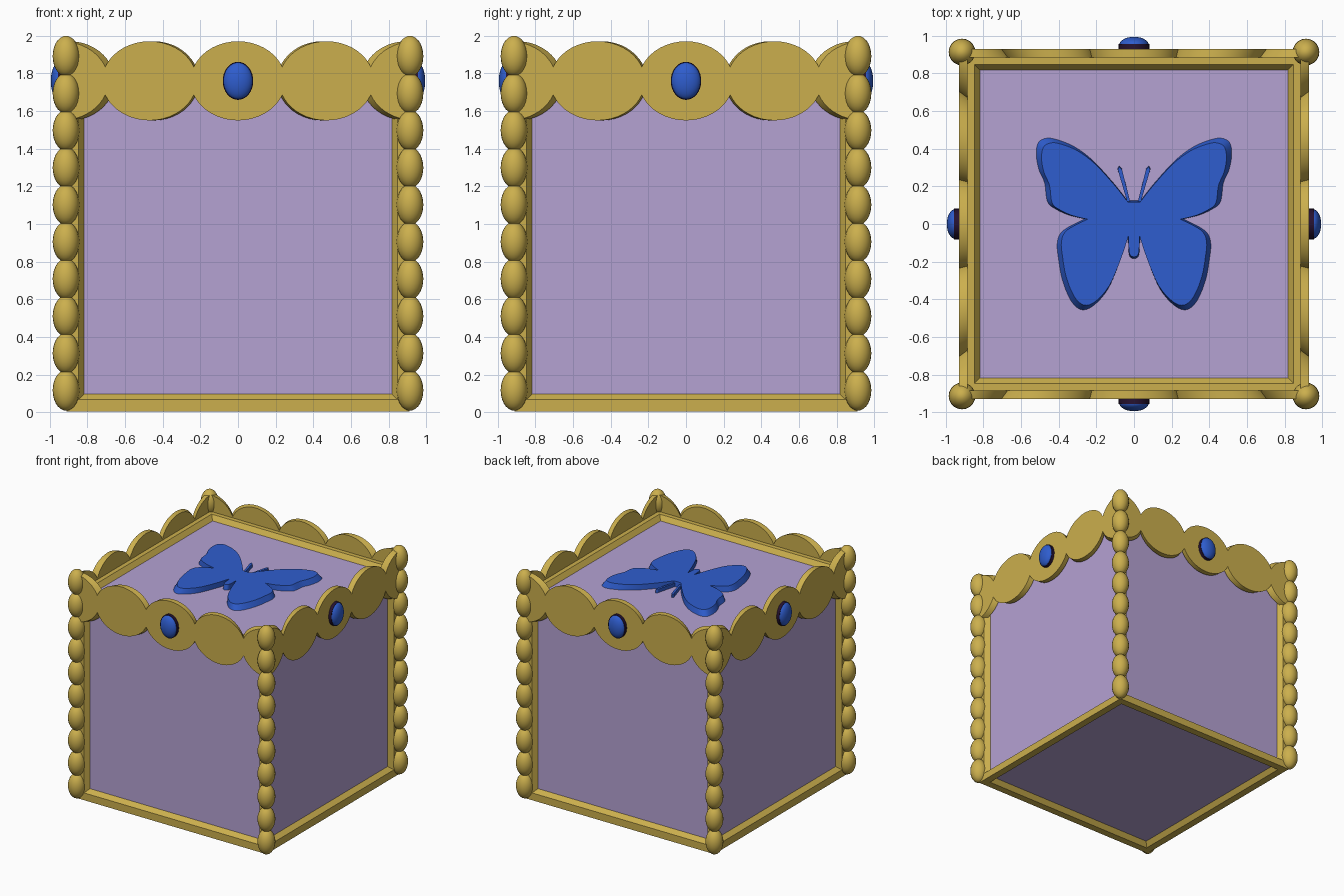
import bpy, bmesh, math
from mathutils import Vector, Matrix

if "Cube" in bpy.data.objects:
    bpy.data.objects.remove(bpy.data.objects["Cube"])


def material(name, rgb):
    m = bpy.data.materials.new(name)
    m.diffuse_color = (*rgb, 1)
    m.use_nodes = True
    m.node_tree.nodes["Principled BSDF"].inputs["Base Color"].default_value = m.diffuse_color
    return m


GOLD = material("gold", (0.60, 0.43, 0.075))
LILAC = material("lilac", (0.46, 0.36, 0.65))
BLUE = material("blue", (0.028, 0.11, 0.62))
DARK = material("dark", (0.02, 0.006, 0.03))


def finish(name, bm, *mats, smooth=None):
    bmesh.ops.recalc_face_normals(bm, faces=bm.faces[:])
    me = bpy.data.meshes.new(name)
    bm.to_mesh(me)
    bm.free()
    ob = bpy.data.objects.new(name, me)
    bpy.context.collection.objects.link(ob)
    for m in mats:
        me.materials.append(m)
    if smooth:
        bpy.context.view_layer.objects.active = ob
        ob.select_set(True)
        bpy.ops.object.shade_smooth_by_angle(angle=math.radians(smooth))
        ob.select_set(False)
    return ob


def quarter(k):
    return Matrix.Rotation(k * math.pi / 2, 4, 'Z')


# Box: gold frame with a chamfered, recessed lilac panel on all six faces
bm = bmesh.new()
bmesh.ops.create_cube(bm, size=1.82, matrix=Matrix.Translation((0, 0, 0.915)))
panels = bm.faces[:]
bmesh.ops.inset_individual(bm, faces=panels, thickness=0.09)
bmesh.ops.inset_individual(bm, faces=panels, thickness=0.042, depth=-0.04)
for f in panels:
    f.material_index = 1
finish("box", bm, GOLD, LILAC)

# Corner columns of stacked egg-shaped beads
bm = bmesh.new()
for sx in (-1, 1):
    for sy in (-1, 1):
        for i in range(10):
            loc = Matrix.Translation((0.913 * sx, 0.913 * sy, 0.117 + i * 0.1971))
            bmesh.ops.create_uvsphere(bm, u_segments=20, v_segments=14, radius=1,
                                      matrix=loc @ Matrix.Diagonal((0.071, 0.071, 0.108, 1)))
finish("corner_beads", bm, GOLD, smooth=60)

# Scalloped band: chain of overlapping ellipses on each side, mitred at the corners
OUT, INN, PITCH, RX, RZ, MID = 0.93, 0.885, 0.47, 0.251, 0.21, 1.76
xs = [-OUT] + [PITCH * (c + 0.5 * math.sin(math.pi / 2 * t / 10))
               for c in range(-2, 3) for t in range(-10, 11)
               if abs(PITCH * (c + 0.5 * math.sin(math.pi / 2 * t / 10))) < OUT] + [OUT]
bm = bmesh.new()
for k in range(4):
    rows = []
    for x in xs:
        u = (x - PITCH * round(x / PITCH)) / RX
        h = RZ * math.sqrt(max(0, 1 - u * u))
        rows.append([bm.verts.new(quarter(k) @ Vector((x * d / OUT, -d, MID + s * h)))
                     for d, s in ((OUT, -1), (OUT, 1), (INN, 1), (INN, -1))])
    for a, b in zip(rows, rows[1:]):
        for i in range(4):
            j = (i + 1) % 4
            bm.faces.new((a[i], b[i], b[j], a[j]))
bmesh.ops.remove_doubles(bm, verts=bm.verts[:], dist=0.0005)
finish("scalloped_band", bm, GOLD, smooth=30)

# Oval gems in dark settings, one in the middle of each side
gems, settings = bmesh.new(), bmesh.new()
for k in range(4):
    side = quarter(k)
    bmesh.ops.create_uvsphere(
        gems, u_segments=32, v_segments=16, radius=1,
        matrix=side @ Matrix.Translation((0, -0.95, MID)) @ Matrix.Diagonal((0.078, 0.044, 0.098, 1)))
    bmesh.ops.create_cone(
        settings, cap_ends=True, segments=32, radius1=1, radius2=1, depth=1,
        matrix=side @ Matrix.Translation((0, -0.935, MID)) @ Matrix.Diagonal((0.081, 0.042, 0.101, 1))
        @ Matrix.Rotation(math.pi / 2, 4, 'X'))
finish("gems", gems, BLUE, smooth=60)
finish("gem_settings", settings, DARK, smooth=40)


# Butterfly on the lid: smooth outline pieces joined at sharp notches
def spline(pts, n=4):
    p = [Vector(q) for q in (pts[0], *pts, pts[-1])]
    out = []
    for a, b, c, d in zip(p, p[1:], p[2:], p[3:]):
        for i in range(n):
            t = i / n
            out.append(0.5 * (2 * b + (c - a) * t + (2 * a - 5 * b + 4 * c - d) * t * t
                              + (3 * b - a - 3 * c + d) * t ** 3))
    return out


upper = [(0.035, 0.125), (0.11, 0.22), (0.22, 0.34), (0.32, 0.415), (0.42, 0.455), (0.475, 0.46),
         (0.515, 0.435), (0.525, 0.37), (0.51, 0.29), (0.48, 0.22), (0.465, 0.12), (0.42, 0.08),
         (0.35, 0.048), (0.265, 0.027)]
lower = [(0.265, 0.027), (0.38, -0.035), (0.412, -0.10), (0.405, -0.19), (0.385, -0.30), (0.34, -0.41),
         (0.285, -0.46), (0.22, -0.44), (0.14, -0.35), (0.075, -0.20), (0.032, -0.07)]
tail = [(0.032, -0.07), (0.028, -0.155), (0.018, -0.18), (0.0, -0.187)]
half = spline(upper) + spline(lower) + spline(tail)
outline = half + [Vector((0, -0.187))] + [Vector((-p.x, p.y)) for p in reversed(half)]
feeler = [(0.018, 0.11), (0.065, 0.295), (0.08, 0.31), (0.088, 0.295), (0.034, 0.11)]

bm = bmesh.new()


def slab(pts, z0, z1, taper):
    low = [bm.verts.new((x, y, z0)) for x, y in pts]
    top = [bm.verts.new((x * taper, y * taper, z1)) for x, y in pts]
    bm.faces.new(low[::-1])
    bm.faces.new(top)
    for i in range(len(pts)):
        j = (i + 1) % len(pts)
        bm.faces.new((low[i], low[j], top[j], top[i]))


slab(outline, 1.775, 1.83, 0.935)
for s in (1, -1):
    slab([(s * x, y) for x, y in feeler][::s], 1.775, 1.815, 0.98)
finish("butterfly", bm, BLUE, smooth=30)
